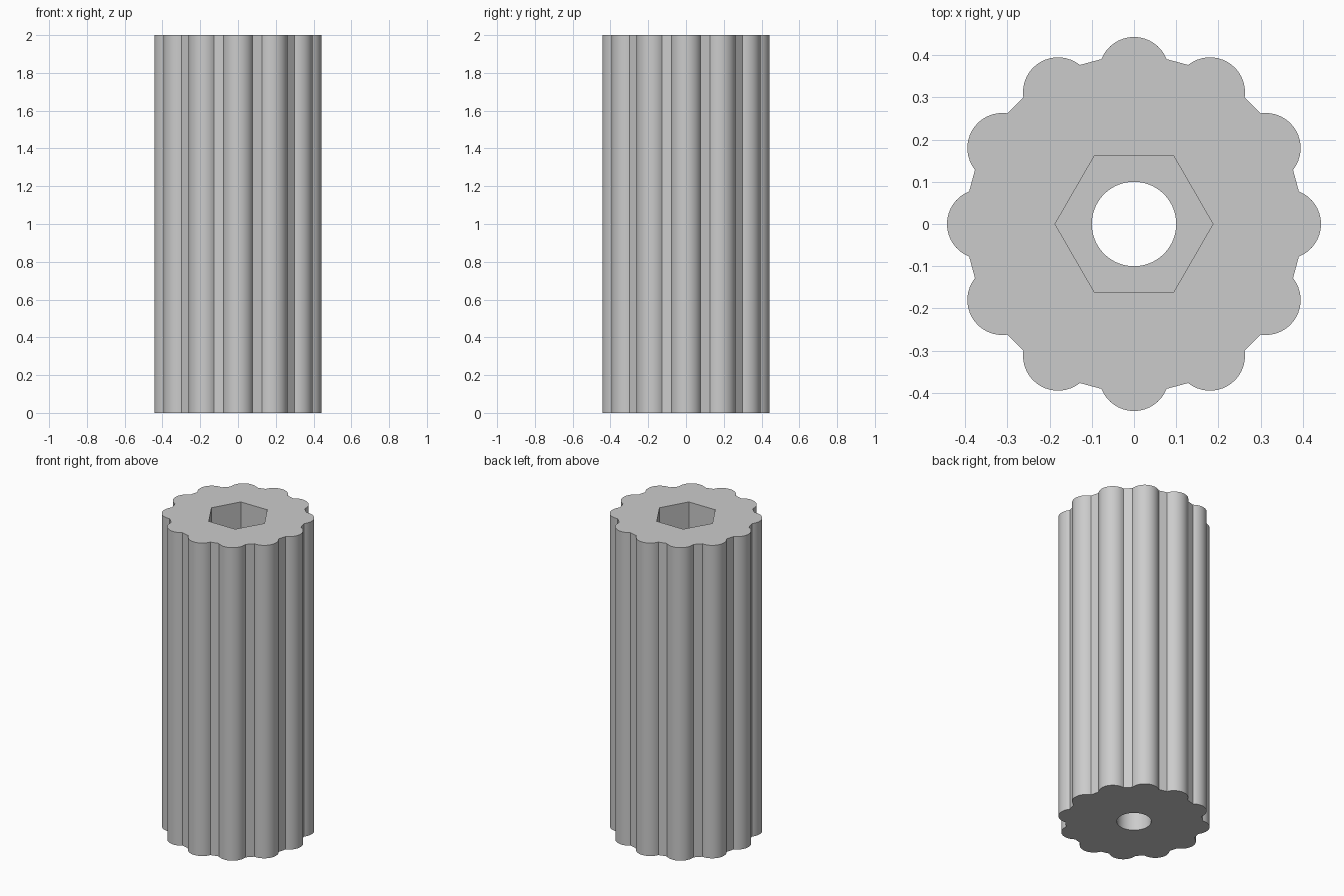
import bpy
import bmesh
from math import sin, cos, pi, radians

cube = bpy.data.objects.get("Cube")
if cube:
    bpy.data.objects.remove(cube, do_unlink=True)

HEIGHT = 2.0
SOCKET_FLOOR = 1.6
LOBES, LOBE_OFFSET, LOBE_RADIUS = 12, 0.36, 0.083
LOBE_SWEEP, ARC_STEPS = radians(68.5), 16


def polar(radius, count):
    return [(radius * cos(2 * pi * i / count), radius * sin(2 * pi * i / count))
            for i in range(count)]


def lobed_outline():
    """Twelve round grip lobes joined by short flats."""
    points = []
    for k in range(LOBES):
        turn = 2 * pi * k / LOBES
        for i in range(ARC_STEPS + 1):
            a = turn + LOBE_SWEEP * (2 * i / ARC_STEPS - 1)
            points.append((LOBE_OFFSET * cos(turn) + LOBE_RADIUS * cos(a),
                           LOBE_OFFSET * sin(turn) + LOBE_RADIUS * sin(a)))
    return points


def add_ring(bm, points, z):
    verts = [bm.verts.new((x, y, z)) for x, y in points]
    edges = [bm.edges.new((v, verts[i - 1])) for i, v in enumerate(verts)]
    return verts, edges


def add_wall(bm, low, high):
    for i in range(len(low[0])):
        bm.faces.new((low[0][i - 1], low[0][i], high[0][i], high[0][i - 1]))


def add_flat(bm, outer, inner):
    bmesh.ops.triangle_fill(bm, edges=outer[1] + inner[1], use_beauty=True)


bm = bmesh.new()
outline, hexagon, circle = lobed_outline(), polar(0.187, 6), polar(0.1, 64)
outer_low, outer_high = add_ring(bm, outline, 0), add_ring(bm, outline, HEIGHT)
hex_low, hex_high = add_ring(bm, hexagon, SOCKET_FLOOR), add_ring(bm, hexagon, HEIGHT)
bore_low, bore_high = add_ring(bm, circle, 0), add_ring(bm, circle, SOCKET_FLOOR)

# Flat ends and socket floor
add_flat(bm, outer_high, hex_high)
add_flat(bm, hex_low, bore_high)
add_flat(bm, outer_low, bore_low)

# Fluted side, hexagonal socket and round through bore
add_wall(bm, outer_low, outer_high)
add_wall(bm, hex_low, hex_high)
add_wall(bm, bore_low, bore_high)
bmesh.ops.recalc_face_normals(bm, faces=bm.faces[:])

mesh = bpy.data.meshes.new("fluted_knob")
bm.to_mesh(mesh)
bm.free()
knob = bpy.data.objects.new("fluted_knob", mesh)
bpy.context.collection.objects.link(knob)

# Plain grey material
grey = bpy.data.materials.new("plain_grey")
grey.use_nodes = True
colour = (0.6, 0.6, 0.6, 1)
grey.diffuse_color = colour
shader = next(n for n in grey.node_tree.nodes if n.type == "BSDF_PRINCIPLED")
shader.inputs["Base Color"].default_value = colour
mesh.materials.append(grey)

# Smooth lobes and bore with crisp edges
bpy.ops.object.select_all(action="DESELECT")
knob.select_set(True)
bpy.context.view_layer.objects.active = knob
bpy.ops.object.shade_smooth_by_angle(angle=radians(30))
